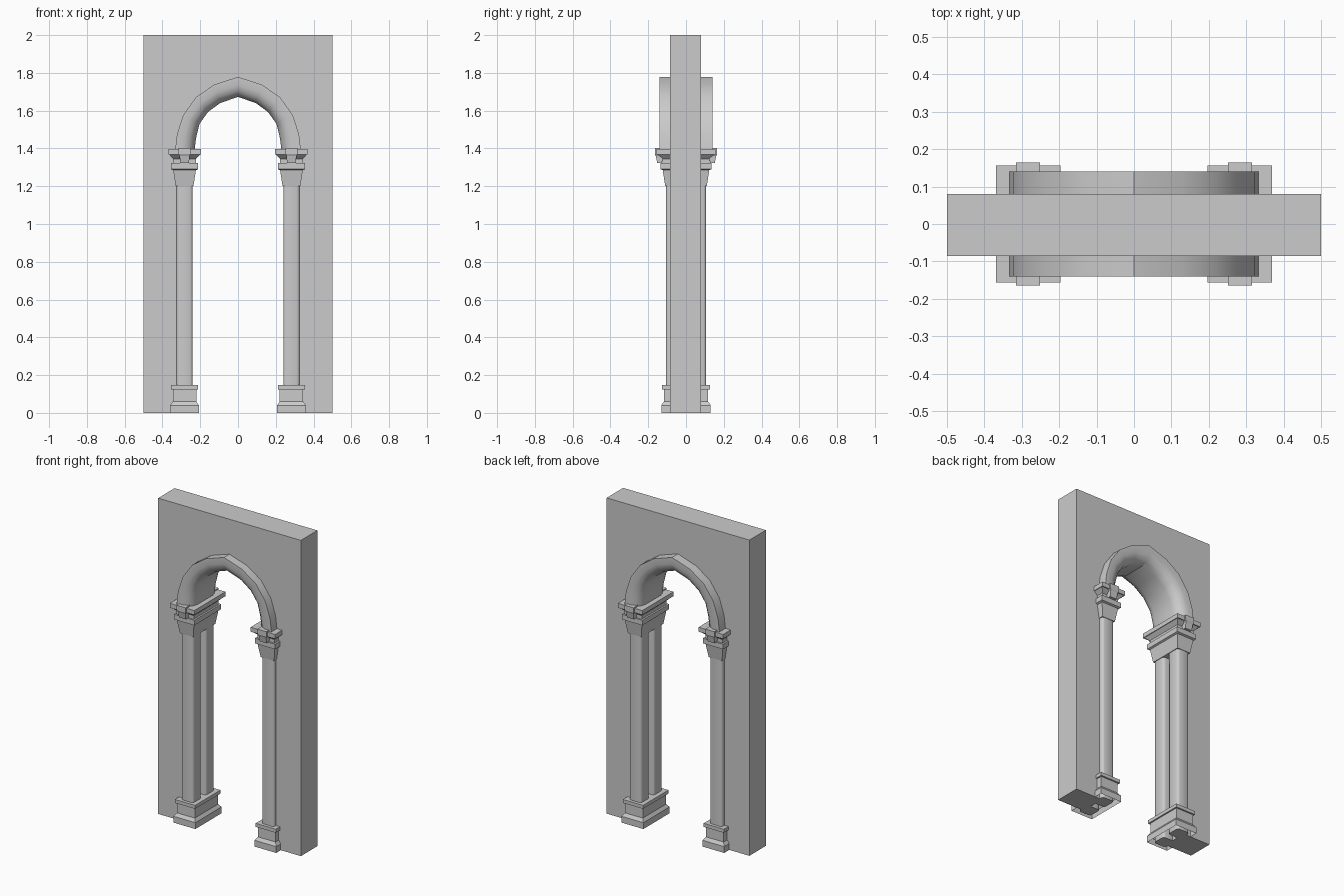
import bpy, bmesh
from math import radians

cube = bpy.data.objects.get("Cube")
if cube:
    bpy.data.objects.remove(cube)

stone = bpy.data.materials.new("grey stone")
stone.use_nodes = True
GREY = (0.6, 0.6, 0.6, 1)
stone.diffuse_color = GREY
stone.node_tree.nodes["Principled BSDF"].inputs["Base Color"].default_value = GREY

PIER_X = 0.283  # centre line of each pier


def finish(name, bm, smooth=None):
    bmesh.ops.recalc_face_normals(bm, faces=bm.faces[:])
    mesh = bpy.data.meshes.new(name)
    bm.to_mesh(mesh)
    bm.free()
    mesh.materials.append(stone)
    obj = bpy.data.objects.new(name, mesh)
    bpy.context.collection.objects.link(obj)
    if smooth:
        bpy.ops.object.select_all(action='DESELECT')
        obj.select_set(True)
        bpy.context.view_layer.objects.active = obj
        bpy.ops.object.shade_smooth_by_angle(angle=radians(smooth))
    return obj


def stack(name, cx, cy, levels, open_bottom=False):
    """Loft rectangles of (half width, half depth, height) into a moulding."""
    bm = bmesh.new()
    rings = [[bm.verts.new((cx + sx * hx, cy + sy * hy, z))
              for sx, sy in ((-1, -1), (1, -1), (1, 1), (-1, 1))]
             for hx, hy, z in levels]
    for a, b in zip(rings, rings[1:]):
        for i in range(4):
            j = (i + 1) % 4
            bm.faces.new((a[i], a[j], b[j], b[i]))
    bm.faces.new(rings[-1])
    if not open_bottom:
        bm.faces.new(rings[0][::-1])
    return finish(name, bm)


def mirrored(half):
    """Continue a half arch, foot to apex, down the other side."""
    return half + [(-x, z) for x, z in half[-2::-1]]


# Pointed arch curves, from foot to apex
outer = mirrored([(0.333, 1.39), (0.323, 1.475), (0.29, 1.577),
                  (0.222, 1.672), (0.127, 1.737), (0, 1.779)])
inner = mirrored([(0.23, 1.39), (0.222, 1.455), (0.204, 1.53),
                  (0.159, 1.593), (0.095, 1.64), (0, 1.673)])


def between(t):
    return [(a[0] + (b[0] - a[0]) * t, a[1] + (b[1] - a[1]) * t)
            for a, b in zip(inner, outer)]


# Wall slab with an arched opening
opening = between(0.75)
foot = opening[0][0]
outline = [(0.5, 0), (0.5, 2), (-0.5, 2), (-0.5, 0), (-foot, 0)]
outline += opening[::-1] + [(foot, 0)]
bm = bmesh.new()
face = bm.faces.new([bm.verts.new((x, -0.085, z)) for x, z in outline])
ext = bmesh.ops.extrude_face_region(bm, geom=[face])
for v in ext["geom"]:
    if isinstance(v, bmesh.types.BMVert):
        v.co.y = 0.08
bmesh.ops.triangulate(bm, faces=[f for f in bm.faces if len(f.verts) > 4])
finish("wall", bm)

# Arch moulding: square outer edge, rounded inner edge
section = [(1, 0.14), (0.6, 0.14), (0.32, 0.13), (0.1, 0.108), (0, 0.075)]
section += [(t, -y) for t, y in section[::-1]]
bm = bmesh.new()
rows = [[bm.verts.new((x, y, z)) for x, z in between(t)] for t, y in section]
for k, a in enumerate(rows):
    b = rows[(k + 1) % len(rows)]
    for i in range(len(a) - 1):
        bm.faces.new((a[i], a[i + 1], b[i + 1], b[i]))
for end in (0, -1):
    bm.faces.new([r[end] for r in rows])
finish("arch_moulding", bm, 35)

base_levels = [(0.076, 0.131, 0), (0.076, 0.131, 0.04), (0.062, 0.117, 0.06),
               (0.062, 0.117, 0.125), (0.071, 0.127, 0.125), (0.071, 0.127, 0.147)]
bell_levels = [(0.047, 0.11, 1.2), (0.06, 0.123, 1.285), (0.071, 0.135, 1.29),
               (0.071, 0.135, 1.322), (0.06, 0.124, 1.322), (0.06, 0.124, 1.345),
               (0.082, 0.15, 1.368), (0.086, 0.156, 1.368), (0.086, 0.156, 1.396)]
tab_levels = [(0.024, 0.012, 1.322), (0.026, 0.02, 1.36),
              (0.032, 0.025, 1.37), (0.032, 0.025, 1.402)]

for side, sx in (("left", 1), ("right", -1)):
    x = sx * PIER_X
    stack(f"base_{side}", x, 0, base_levels, open_bottom=True)
    stack(f"capital_{side}", x, 0, bell_levels)
    for place, sy in (("front", -1), ("back", 1)):
        # Shaft with softened corners
        shaft = stack(f"column_{place}_{side}", x, sy * 0.064,
                      [(0.043, 0.043, 0), (0.043, 0.043, 1.21)])
        bm = bmesh.new()
        bm.from_mesh(shaft.data)
        upright = [e for e in bm.edges
                   if abs(e.verts[0].co.z - e.verts[1].co.z) > 1]
        bmesh.ops.bevel(bm, geom=upright, offset=0.014, segments=2,
                        profile=0.5, affect='EDGES')
        bm.to_mesh(shaft.data)
        bm.free()
        bpy.ops.object.select_all(action='DESELECT')
        shaft.select_set(True)
        bpy.context.view_layer.objects.active = shaft
        bpy.ops.object.shade_smooth_by_angle(angle=radians(50))
        # Small block on the face of the capital
        stack(f"capital_block_{place}_{side}", x, sy * 0.14, tab_levels)
